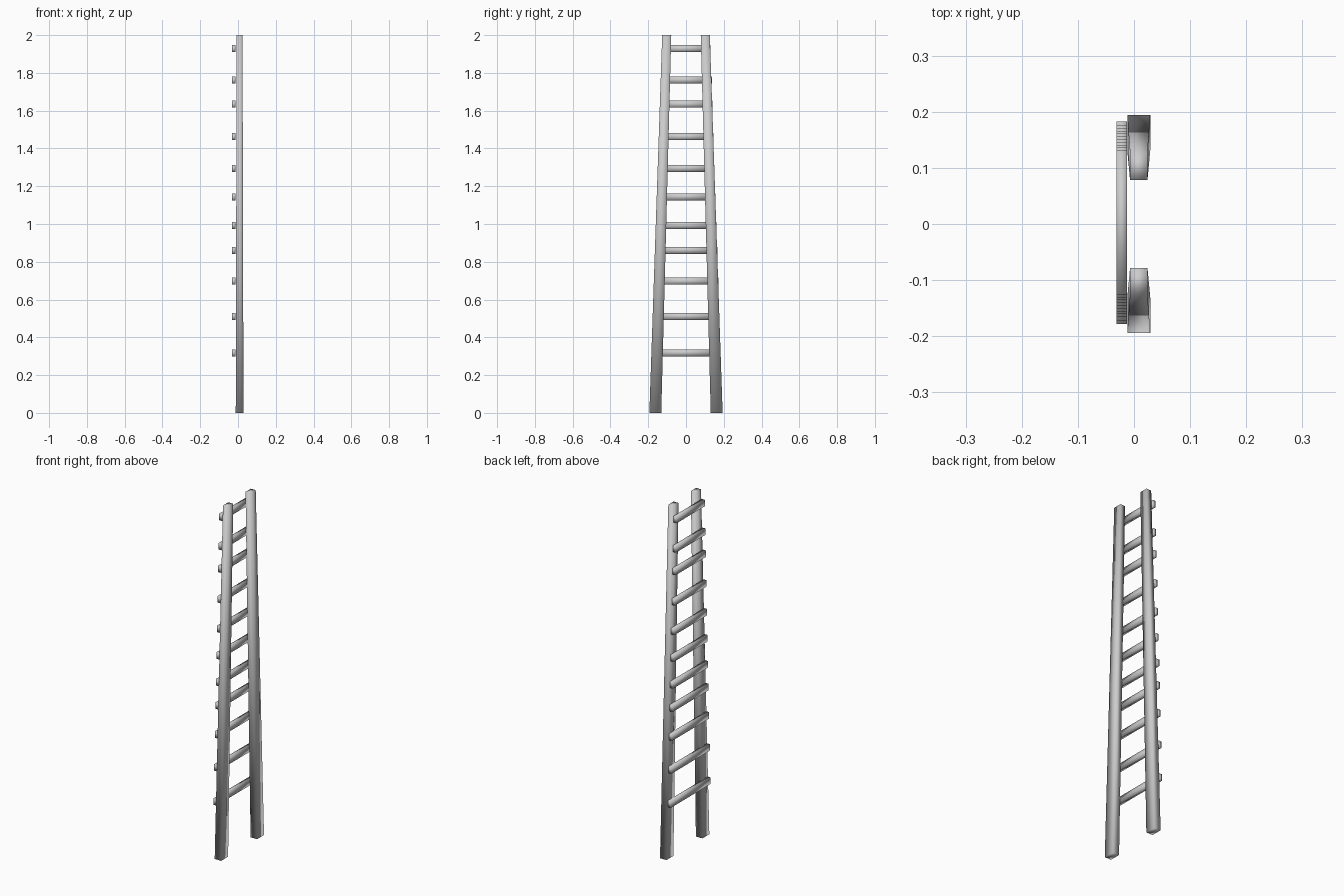
import bpy
import bmesh

if "Cube" in bpy.data.objects:
    bpy.data.objects.remove(bpy.data.objects["Cube"])

# Rail profile: z, inner y, outer y, min x, max x
BOTTOM = (0.0, 0.131, 0.194, -0.012, 0.029)
TOP = (2.0, 0.078, 0.126, -0.007, 0.024)


def lerp(a, b, t):
    return tuple(p + (q - p) * t for p, q in zip(a, b))


def loft(name, rings):
    """Skin a list of four-corner rings into a closed, smooth-shaded bar."""
    bm = bmesh.new()
    loops = [[bm.verts.new(co) for co in ring] for ring in rings]
    for low, high in zip(loops, loops[1:]):
        for i in range(4):
            j = (i + 1) % 4
            bm.faces.new((low[i], low[j], high[j], high[i]))
    bm.faces.new(loops[0][::-1])
    bm.faces.new(loops[-1])
    bmesh.ops.recalc_face_normals(bm, faces=bm.faces[:])
    for f in bm.faces:
        f.smooth = True
    mesh = bpy.data.meshes.new(name)
    bm.to_mesh(mesh)
    bm.free()
    obj = bpy.data.objects.new(name, mesh)
    bpy.context.collection.objects.link(obj)
    return obj


# Two tapered side rails leaning towards each other
for side, label in ((1, "right"), (-1, "left")):
    rings = []
    for t in (0.0, 0.48, 1.0):
        z, yi, yo, x0, x1 = lerp(BOTTOM, TOP, t)
        rings.append([(x0, side * yi, z), (x1, side * yi, z),
                      (x1, side * yo, z), (x0, side * yo, z)])
    loft(f"{label}_rail", rings)

# Rungs nailed on the back of the rails, unevenly spaced, shorter towards the top
RUNG_HEIGHTS = (0.318, 0.511, 0.697, 0.861, 0.993, 1.144,
                1.295, 1.462, 1.634, 1.762, 1.928)
X0, X1, HALF_H, Y_SHIFT = -0.031, -0.0125, 0.0185, 0.0025
for n, z in enumerate(RUNG_HEIGHTS, 1):
    t = (z - RUNG_HEIGHTS[0]) / (RUNG_HEIGHTS[-1] - RUNG_HEIGHTS[0])
    half = 0.1805 + (0.1285 - 0.1805) * t
    loft(f"rung_{n}", [[(X0, y, z - HALF_H), (X1, y, z - HALF_H),
                        (X1, y, z + HALF_H), (X0, y, z + HALF_H)]
                       for y in (Y_SHIFT - half, Y_SHIFT + half)])
